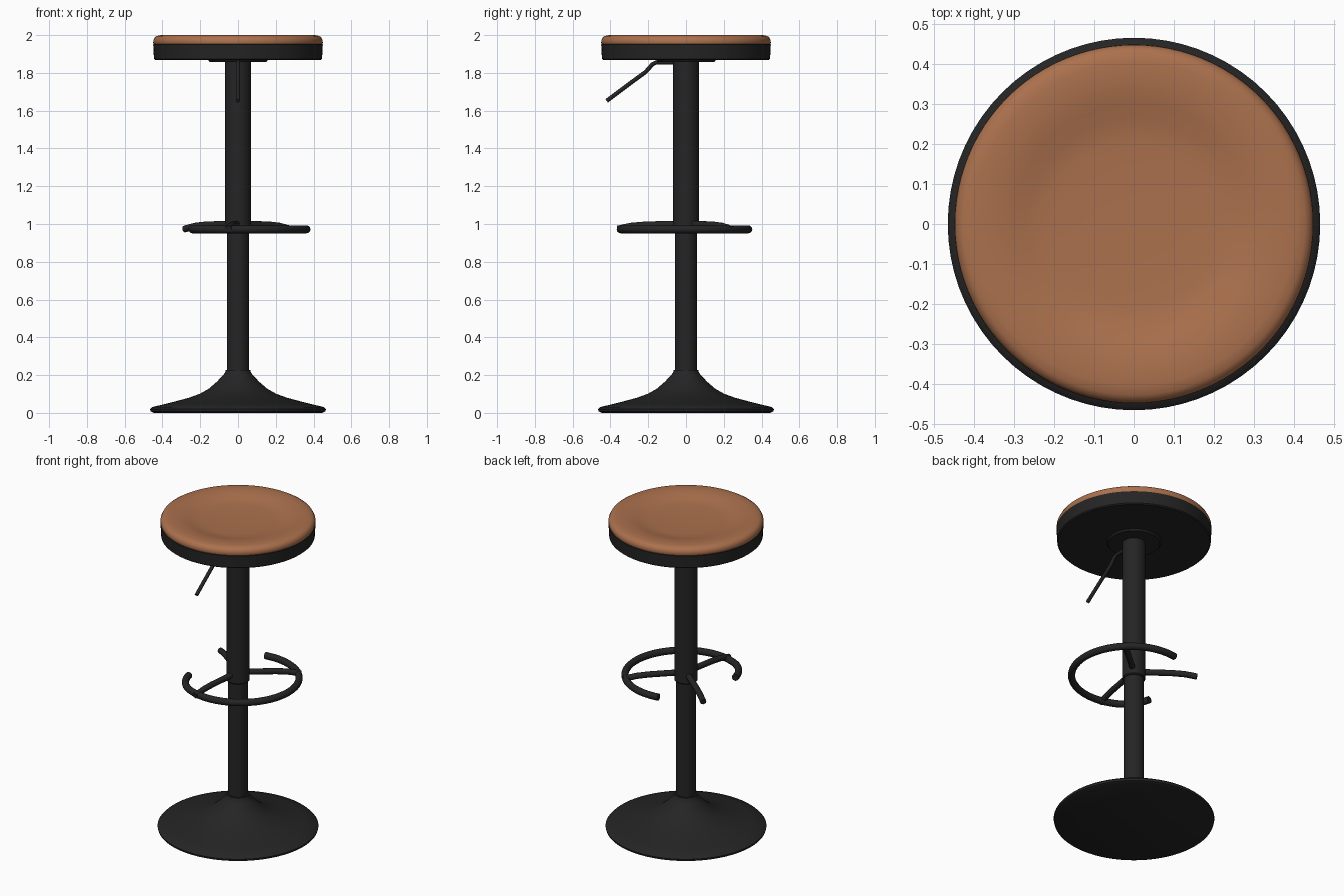
import bpy, bmesh, math
from mathutils import Vector

if "Cube" in bpy.data.objects:
    bpy.data.objects.remove(bpy.data.objects["Cube"])


def material(name, rgb):
    m = bpy.data.materials.new(name)
    m.diffuse_color = (*rgb, 1)
    m.use_nodes = True
    m.node_tree.nodes["Principled BSDF"].inputs["Base Color"].default_value = m.diffuse_color
    return m


BLACK = material("black metal", (0.018, 0.018, 0.018))
TAN = material("tan leather", (0.41, 0.165, 0.075))


def finish(obj, mat, angle=35):
    obj.data.materials.append(mat)
    bpy.ops.object.select_all(action='DESELECT')
    obj.select_set(True)
    bpy.context.view_layer.objects.active = obj
    bpy.ops.object.shade_smooth_by_angle(angle=math.radians(angle))
    return obj


def lathe(name, profile, mat, steps=72, angle=35):
    """Revolve (radius, height) points about z; the first and last points lie on the axis."""
    bm = bmesh.new()
    verts = [bm.verts.new((r, 0, z)) for r, z in profile]
    edges = [bm.edges.new(p) for p in zip(verts, verts[1:])]
    bmesh.ops.spin(bm, geom=verts + edges, cent=(0, 0, 0), axis=(0, 0, 1),
                   angle=2 * math.pi, steps=steps)
    bmesh.ops.remove_doubles(bm, verts=bm.verts, dist=0.0002)
    bmesh.ops.recalc_face_normals(bm, faces=bm.faces)
    mesh = bpy.data.meshes.new(name)
    bm.to_mesh(mesh)
    bm.free()
    obj = bpy.data.objects.new(name, mesh)
    bpy.context.collection.objects.link(obj)
    return finish(obj, mat, angle)


def tube(name, points, radius, mat):
    """Round capped bar along a path."""
    curve = bpy.data.curves.new(name, 'CURVE')
    curve.dimensions = '3D'
    curve.bevel_depth = radius
    curve.bevel_resolution = 4
    curve.use_fill_caps = True
    spline = curve.splines.new('POLY')
    spline.points.add(len(points) - 1)
    for p, co in zip(spline.points, points):
        p.co = (*co, 1)
    obj = bpy.data.objects.new(name, curve)
    bpy.context.collection.objects.link(obj)
    bpy.ops.object.select_all(action='DESELECT')
    obj.select_set(True)
    bpy.context.view_layer.objects.active = obj
    bpy.ops.object.convert(target='MESH')
    return finish(bpy.context.view_layer.objects.active, mat, 40)


# Trumpet-shaped base
lathe("base", [(0, 0), (0.445, 0), (0.463, 0.008), (0.466, 0.02), (0.455, 0.031),
               (0.39, 0.046), (0.32, 0.064), (0.26, 0.08), (0.20, 0.102),
               (0.155, 0.128), (0.115, 0.162), (0.085, 0.193), (0.068, 0.213),
               (0.066, 0.226), (0, 0.226)], BLACK)

# Telescoping column
lathe("lower_column", [(0, 0.2), (0.058, 0.2), (0.058, 1.0), (0, 1.0)], BLACK, 40)
lathe("upper_column", [(0, 0.95), (0.063, 0.95), (0.068, 0.956), (0.068, 1.87),
                       (0, 1.87)], BLACK, 40)

# Seat pan and mounting plate
lathe("seat_pan", [(0, 1.868), (0.438, 1.868), (0.445, 1.874), (0.449, 1.95),
                   (0.44, 1.955), (0, 1.955)], BLACK, 96)
lathe("seat_mount", [(0, 1.858), (0.15, 1.858), (0.16, 1.87), (0, 1.87)], BLACK, 48)

# Dished cushion
lathe("seat_cushion", [(0, 1.948), (0.444, 1.948), (0.449, 1.958), (0.448, 1.974),
                       (0.441, 1.988), (0.428, 1.996), (0.405, 2.0), (0.37, 2.0),
                       (0.335, 1.997), (0.30, 1.99), (0.265, 1.981), (0.235, 1.976),
                       (0.20, 1.973), (0.10, 1.971), (0, 1.970)], TAN, 96, 60)

# Open footrest ring, curling in slightly at its front left end
ring = []
for i in range(61):
    a = 100 - 252 * i / 60
    r = 0.338 - 0.035 * max(0, (-a - 118) / 34) ** 1.5
    ring.append((0.025 + r * math.cos(math.radians(a)),
                 -0.008 + r * math.sin(math.radians(a)), 0.972))
tube("footrest_ring", ring, 0.021, BLACK)

# Footrest spokes, drooping at the tips
for i, a in enumerate((41, 141, -98)):
    d = Vector((math.cos(math.radians(a)), math.sin(math.radians(a)), 0))
    path = [d * r + Vector((0, 0, z)) for r, z in
            ((0.04, 1.0), (0.22, 0.995), (0.29, 0.989), (0.33, 0.981), (0.365, 0.973))]
    tube(f"footrest_spoke_{i + 1}", path, 0.018, BLACK)

# Height lever under the seat
tube("height_lever", [(0, -0.04, 1.856), (0, -0.155, 1.856), (0, -0.178, 1.846),
                      (0, -0.195, 1.825), (0, -0.215, 1.804), (0, -0.30, 1.742),
                      (0, -0.42, 1.652)], 0.011, BLACK)
